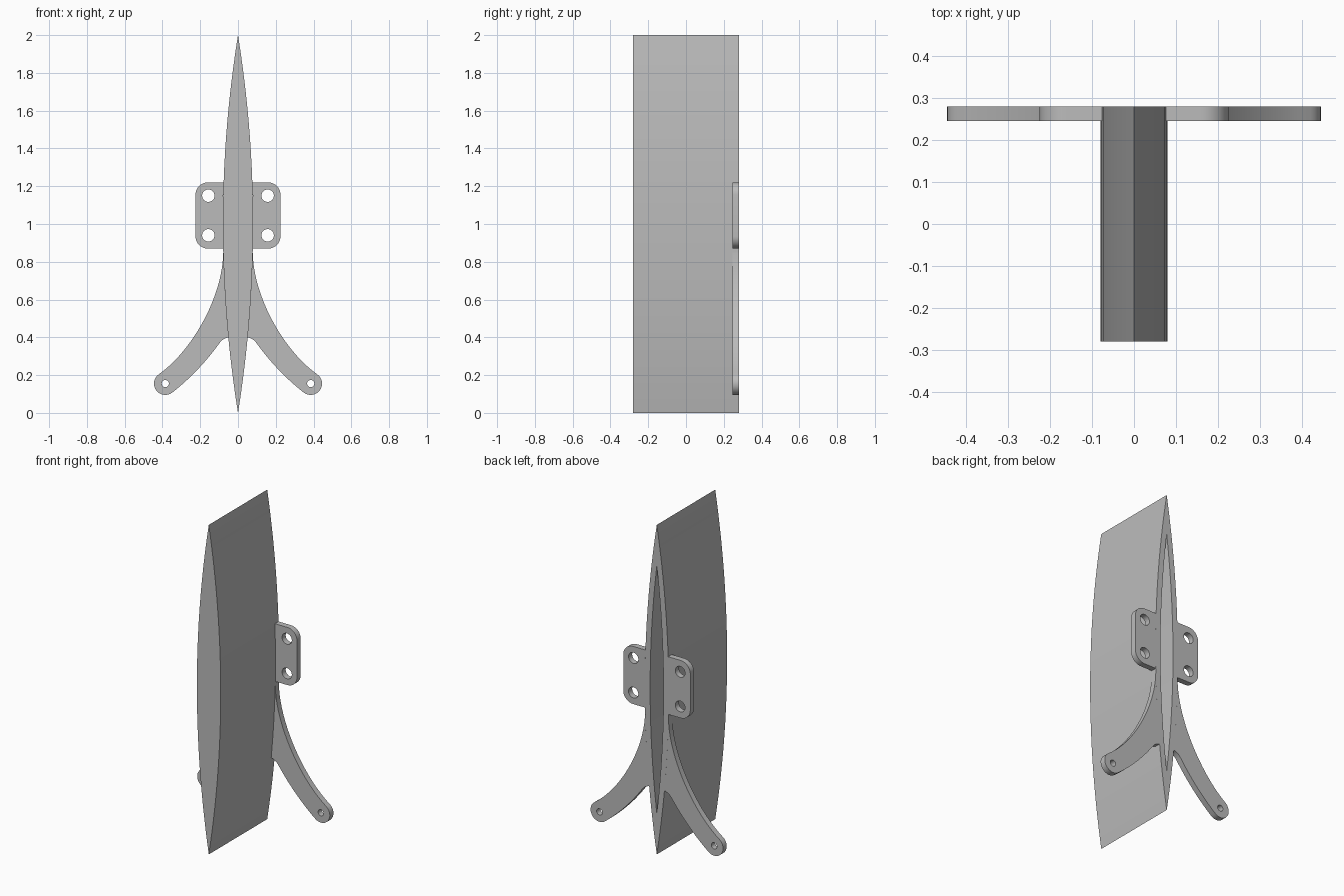
import bpy, bmesh, math
from mathutils import Vector
from mathutils.geometry import interpolate_bezier

cube = bpy.data.objects.get("Cube")
if cube:
    bpy.data.objects.remove(cube, do_unlink=True)

grey = bpy.data.materials.new("plain grey")
grey.use_nodes = True
colour = (0.5, 0.5, 0.5, 1)
grey.diffuse_color = colour
grey.node_tree.nodes["Principled BSDF"].inputs["Base Color"].default_value = colour

HALF_DEPTH, WALL = 0.28, 0.035
HALF_WIDTH = 0.08
BACK_PLATE_Y = HALF_DEPTH - WALL / 2


def lens_x(z):
    """Half width of the lens-shaped body at height z."""
    return HALF_WIDTH * (1 - (z - 1) ** 2)


def lens_loop(half_width, half_height, steps=32):
    """Closed lens outline as (x, z) points."""
    def side(sign):
        us = [-sign * math.cos(math.pi * i / steps) for i in range(steps)]
        return [(sign * half_width * (1 - u * u), 1 + half_height * u) for u in us]
    return side(1) + side(-1)


def arc(cx, cz, r, start, end, steps=10):
    angles = [math.radians(start + (end - start) * i / steps) for i in range(steps + 1)]
    return [(cx + r * math.cos(a), cz + r * math.sin(a)) for a in angles]


def bezier(*pts, steps=20):
    return [tuple(p) for p in interpolate_bezier(*map(Vector, pts), steps)]


def finish(ob):
    bpy.ops.object.select_all(action="DESELECT")
    ob.select_set(True)
    bpy.context.view_layer.objects.active = ob
    bpy.ops.object.shade_smooth_by_angle(angle=math.radians(30))


# Hollow fin: closed at the front, pocket open at the back
def build_fin():
    bm = bmesh.new()
    outer = lens_loop(HALF_WIDTH, 1)
    inner = lens_loop(HALF_WIDTH - WALL, 0.75)
    rings = []
    for outline, y in ((outer, -HALF_DEPTH), (outer, HALF_DEPTH),
                       (inner, HALF_DEPTH), (inner, WALL - HALF_DEPTH)):
        rings.append([bm.verts.new((x, y, z)) for x, z in outline])
    for a, b in zip(rings, rings[1:]):
        for i in range(len(a)):
            j = (i + 1) % len(a)
            bm.faces.new((a[i], a[j], b[j], b[i]))
    bm.faces.new(rings[0])
    bm.faces.new(rings[-1])
    bmesh.ops.recalc_face_normals(bm, faces=bm.faces)
    mesh = bpy.data.meshes.new("fin_body")
    bm.to_mesh(mesh)
    bm.free()
    mesh.materials.append(grey)
    ob = bpy.data.objects.new("fin_body", mesh)
    bpy.context.collection.objects.link(ob)
    finish(ob)


# Flat drilled plate, mirrored to both sides of the fin
def build_plates(name, outline, holes):
    curve = bpy.data.curves.new(name, "CURVE")
    curve.dimensions = "2D"
    curve.fill_mode = "BOTH"
    curve.extrude = WALL / 2
    for loop in [outline] + [arc(x, z, r, 0, 360, 24)[:-1] for x, z, r in holes]:
        spline = curve.splines.new("POLY")
        spline.points.add(len(loop) - 1)
        for point, (x, z) in zip(spline.points, loop):
            point.co = (x, z, 0, 1)
        spline.use_cyclic_u = True
    temp = bpy.data.objects.new(name + "_profile", curve)
    bpy.context.collection.objects.link(temp)
    graph = bpy.context.evaluated_depsgraph_get()
    mesh = bpy.data.meshes.new_from_object(temp.evaluated_get(graph))
    bpy.data.objects.remove(temp, do_unlink=True)
    bm = bmesh.new()
    bm.from_mesh(mesh)
    bmesh.ops.remove_doubles(bm, verts=bm.verts, dist=0.00001)
    bmesh.ops.recalc_face_normals(bm, faces=bm.faces)
    bm.to_mesh(mesh)
    bm.free()
    mesh.materials.clear()
    mesh.materials.append(grey)
    ob = bpy.data.objects.new(name, mesh)
    bpy.context.collection.objects.link(ob)
    ob.location.y = BACK_PLATE_Y
    ob.rotation_euler.x = math.pi / 2
    ob.modifiers.new("Mirror", "MIRROR")
    finish(ob)


def fin_edge(z0, z1, steps=10):
    """Points along the fin side, where a plate joins it."""
    zs = [z0 + (z1 - z0) * i / steps for i in range(steps + 1)]
    return [(lens_x(z), z) for z in zs]


build_fin()

# Mounting ears with two bolt holes each
LOW, HIGH, EDGE, R = 0.87, 1.22, 0.225, 0.065
ear = fin_edge(HIGH, LOW)
ear += arc(EDGE - R, LOW + R, R, -90, 0) + arc(EDGE - R, HIGH - R, R, 0, 90)
build_plates("mounting_ears", ear, [(0.157, z, 0.033) for z in (0.94, 1.15)])

# Curved legs with a rounded, drilled foot
FOOT_X, FOOT_Z, FOOT_R = 0.385, 0.155, 0.06
tilt = 53
foot = arc(FOOT_X, FOOT_Z, FOOT_R, tilt, tilt - 180, 16)
upper = bezier((lens_x(0.85), 0.85), (0.08, 0.62), (0.24, 0.33), foot[0])
lower = bezier(foot[-1], (0.26, 0.175), (0.17, 0.27), (0.105, 0.36))
fillet = bezier((0.105, 0.36), (0.09, 0.382), (0.075, 0.395), (lens_x(0.4), 0.4), steps=8)
leg = upper + foot[1:-1] + lower + fillet[1:] + fin_edge(0.4, 0.85)[1:-1]
build_plates("curved_legs", leg, [(FOOT_X, FOOT_Z, 0.019)])
